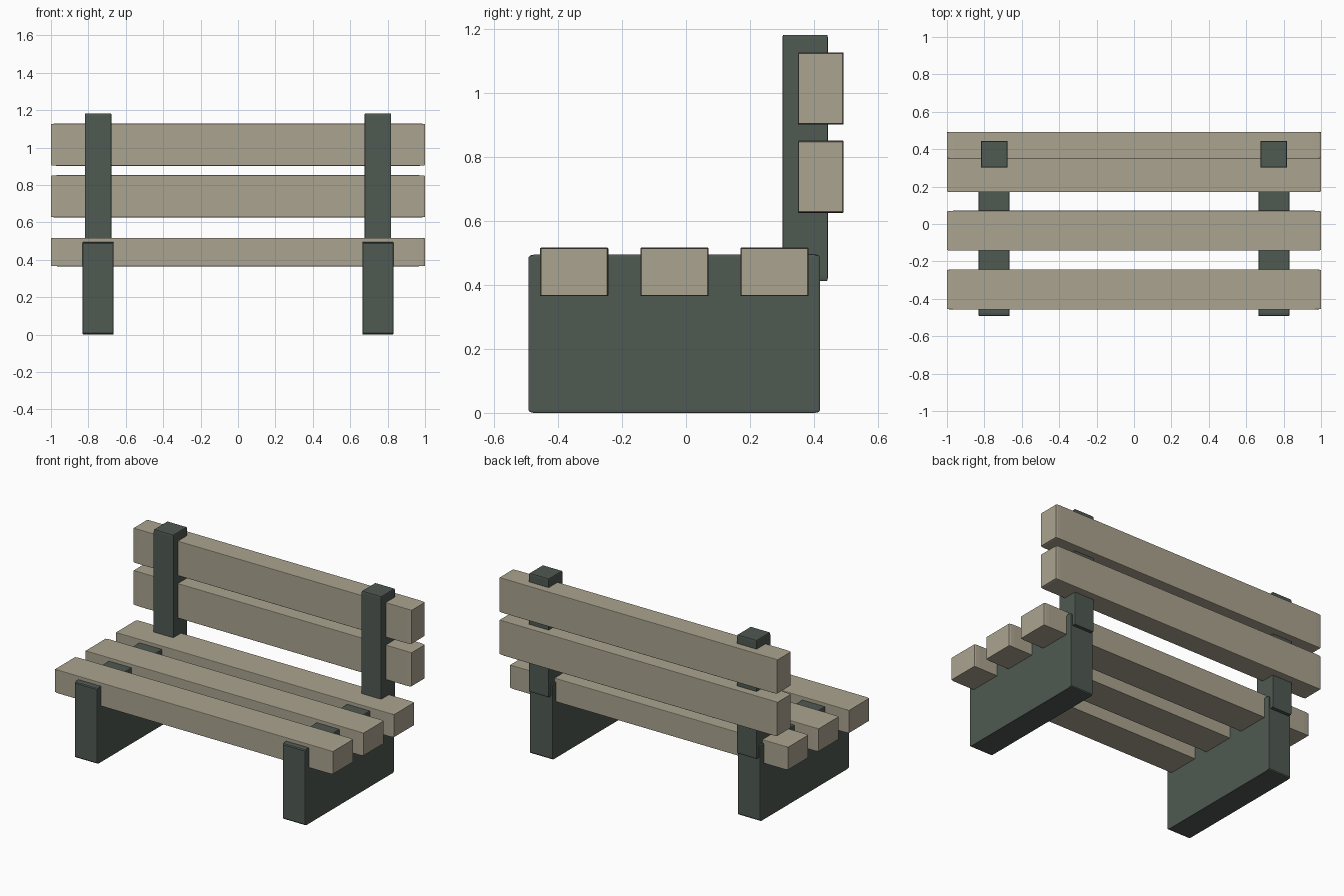
import bpy, bmesh
from mathutils import Vector

if "Cube" in bpy.data.objects:
    bpy.data.objects.remove(bpy.data.objects["Cube"])


def material(name, rgb):
    m = bpy.data.materials.new(name)
    m.diffuse_color = (*rgb, 1)
    m.use_nodes = True
    m.node_tree.nodes["Principled BSDF"].inputs["Base Color"].default_value = m.diffuse_color
    return m


wood = material("weathered_wood", (0.41, 0.37, 0.28))
metal = material("dark_green", (0.08, 0.10, 0.085))


def block(name, x, y, z, mat):
    """Softened unit cube stretched to the given (min, max) ranges."""
    lo, hi = Vector((x[0], y[0], z[0])), Vector((x[1], y[1], z[1]))
    bm = bmesh.new()
    bmesh.ops.create_cube(bm, size=1)
    bmesh.ops.bevel(bm, geom=bm.edges[:], offset=0.018, segments=2,
                    profile=0.5, affect='EDGES')
    bmesh.ops.scale(bm, vec=hi - lo, verts=bm.verts)
    mesh = bpy.data.meshes.new(name)
    bm.to_mesh(mesh)
    bm.free()
    mesh.materials.append(mat)
    ob = bpy.data.objects.new(name, mesh)
    ob.location = (lo + hi) / 2
    bpy.context.collection.objects.link(ob)
    return ob


# Seat slats
for i, y in enumerate((-0.350, -0.036, 0.277)):
    block(f"seat_slat_{i + 1}", (-1, 1), (y - 0.107, y + 0.107), (0.365, 0.517), wood)

# Backrest slats
for i, z in enumerate((0.739, 1.015)):
    block(f"back_slat_{i + 1}", (-1, 1), (0.35, 0.493), (z - 0.113, z + 0.113), wood)

# Side supports and backrest posts
for side, cx in (("left", -0.748), ("right", 0.748)):
    block(f"leg_panel_{side}", (cx - 0.083, cx + 0.083), (-0.493, 0.42), (0, 0.495), metal)
    block(f"back_post_{side}", (cx - 0.071, cx + 0.071), (0.302, 0.444), (0.413, 1.183), metal)
